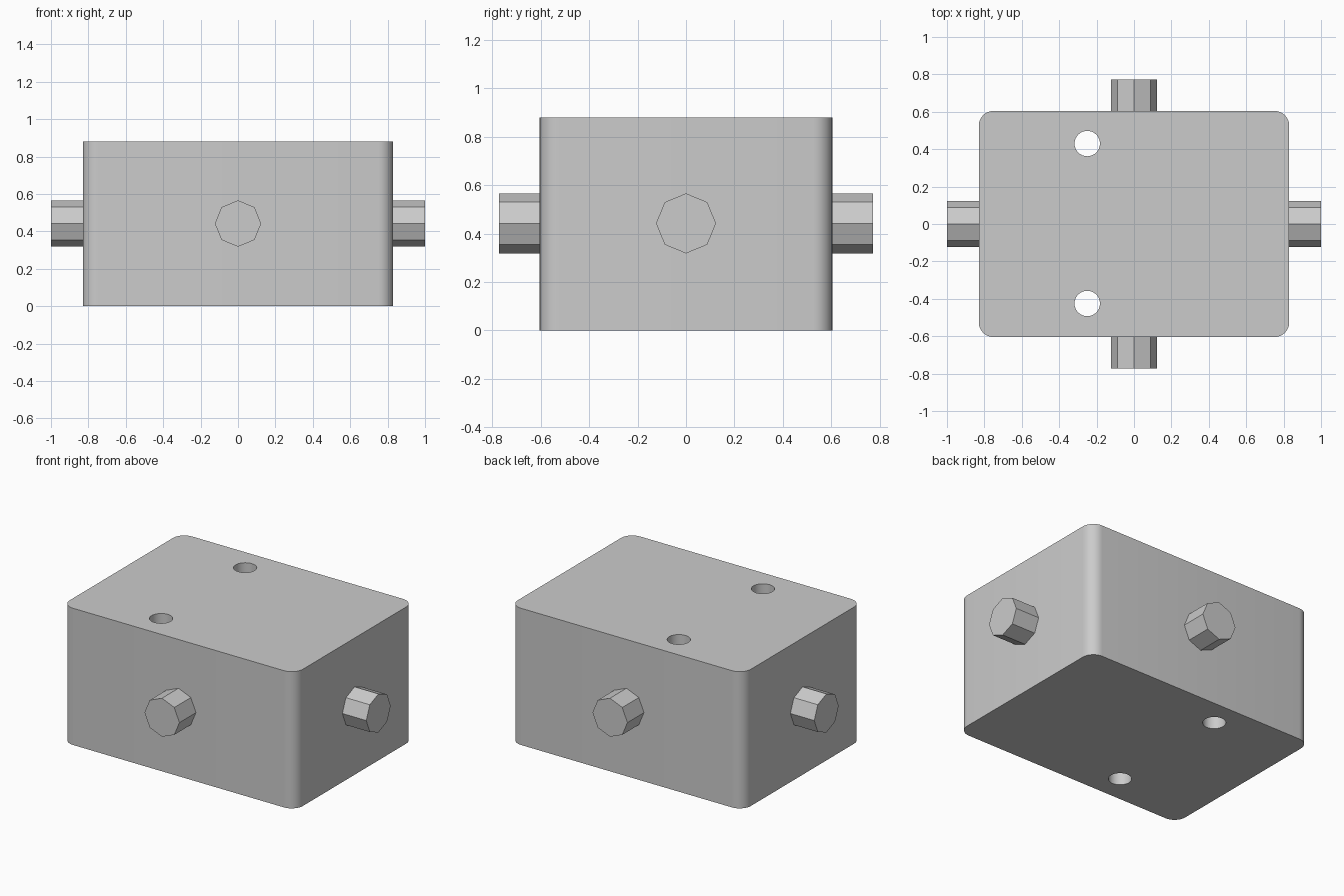
import bpy
import bmesh
from math import pi, radians
from mathutils import Matrix

default = bpy.data.objects.get("Cube")
if default:
    bpy.data.objects.remove(default, do_unlink=True)

HALF_X, HALF_Y, HEIGHT = 0.83, 0.605, 0.88
CORNER = 0.08
PEG_RADIUS, PEG_Z = 0.124, 0.442

grey = bpy.data.materials.new("plain_grey")
grey.use_nodes = True
colour = (0.6, 0.6, 0.6, 1)
grey.diffuse_color = colour
grey.node_tree.nodes["Principled BSDF"].inputs["Base Color"].default_value = colour


def finish(bm, name):
    mesh = bpy.data.meshes.new(name)
    bm.to_mesh(mesh)
    bm.free()
    mesh.materials.append(grey)
    obj = bpy.data.objects.new(name, mesh)
    bpy.context.collection.objects.link(obj)
    return obj


def cylinder(name, sides, radius, depth, matrix):
    bm = bmesh.new()
    bmesh.ops.create_cone(bm, cap_ends=True, segments=sides, radius1=radius,
                          radius2=radius, depth=depth, matrix=matrix)
    return finish(bm, name)


# Block with rounded upright edges
bm = bmesh.new()
size = Matrix.Diagonal((2 * HALF_X, 2 * HALF_Y, HEIGHT, 1))
bmesh.ops.create_cube(bm, size=1, matrix=Matrix.Translation((0, 0, HEIGHT / 2)) @ size)
upright = [e for e in bm.edges if abs(e.verts[0].co.z - e.verts[1].co.z) > 0.1]
bmesh.ops.bevel(bm, geom=upright, offset=CORNER, segments=8, profile=0.5, affect='EDGES')
block = finish(bm, "block")

# Two round holes straight through the block
for side, y in (("front", -0.425), ("back", 0.43)):
    cutter = cylinder(side + "_hole_cutter", 32, 0.068, HEIGHT * 2,
                      Matrix.Translation((-0.25, y, HEIGHT / 2)))
    cutter.hide_render = True
    cut = block.modifiers.new(side + "_hole", 'BOOLEAN')
    cut.operation = 'DIFFERENCE'
    cut.solver = 'EXACT'
    cut.object = cutter
    bpy.context.view_layer.objects.active = block
    block.select_set(True)
    bpy.ops.object.modifier_apply(modifier=cut.name)
    bpy.data.objects.remove(cutter, do_unlink=True)

bpy.ops.object.select_all(action='DESELECT')
block.select_set(True)
bpy.context.view_layer.objects.active = block
bpy.ops.object.shade_smooth_by_angle(angle=radians(30))

# Eight-sided pegs, one on each upright side
overlap = 0.02
for i, (side, wall, tip) in enumerate((("left", HALF_X, 1.0), ("back", HALF_Y, 0.773),
                                       ("right", HALF_X, 1.0), ("front", HALF_Y, 0.773))):
    length = tip - wall + overlap
    matrix = (Matrix.Translation((0, 0, PEG_Z)) @ Matrix.Rotation(i * pi / 2, 4, 'Z')
              @ Matrix.Translation((tip - length / 2, 0, 0)) @ Matrix.Rotation(pi / 2, 4, 'Y'))
    cylinder(side + "_peg", 8, PEG_RADIUS, length, matrix)
